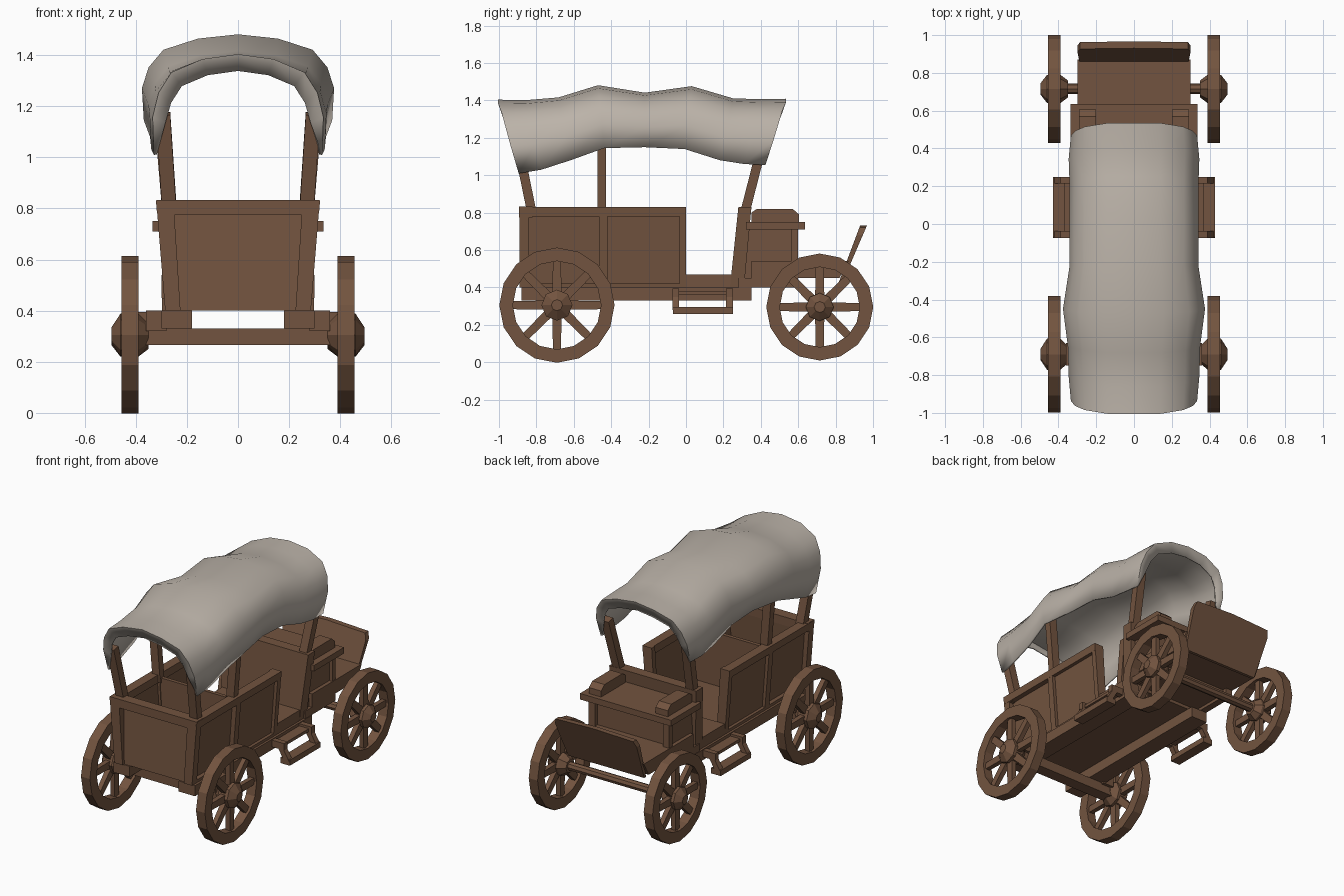
import bpy, bmesh
from math import cos, sin, pi, radians
from mathutils import Vector

cube = bpy.data.objects.get("Cube")
if cube:
    bpy.data.objects.remove(cube, do_unlink=True)


def material(name, rgb):
    m = bpy.data.materials.new(name)
    m.use_nodes = True
    m.diffuse_color = (*rgb, 1)
    m.node_tree.nodes["Principled BSDF"].inputs["Base Color"].default_value = (*rgb, 1)
    return m


WOOD = material("brown wood", (0.17, 0.088, 0.05))
CLOTH = material("pale canvas", (0.50, 0.45, 0.395))


def finish(name, bm, mat=WOOD, mirror=False):
    bmesh.ops.recalc_face_normals(bm, faces=bm.faces)
    me = bpy.data.meshes.new(name)
    bm.to_mesh(me)
    bm.free()
    me.materials.append(mat)
    ob = bpy.data.objects.new(name, me)
    bpy.context.collection.objects.link(ob)
    if mirror:
        mod = ob.modifiers.new("mirror", 'MIRROR')
        mod.use_mirror_merge = False
    return ob


def prism(name, yz, x0, x1, mirror=False, flare=False):
    """Side profile extruded across x; flare widens it with height."""
    bm = bmesh.new()
    a, b = [[bm.verts.new((x, y, z)) for y, z in yz] for x in (x0, x1)]
    bm.faces.new(a)
    bm.faces.new(b)
    for i in range(len(yz)):
        j = (i + 1) % len(yz)
        bm.faces.new((a[i], a[j], b[j], b[i]))
    if flare:
        for v in bm.verts:
            v.co.x *= 1 + 0.285 * (v.co.z - 0.4)
    return finish(name, bm, mirror=mirror)


def box(name, x, y, z, mirror=False, flare=False):
    yz = [(y[0], z[0]), (y[1], z[0]), (y[1], z[1]), (y[0], z[1])]
    return prism(name, yz, x[0], x[1], mirror, flare)


def add_bar(bm, p, q, side, w, d, taper=1.0):
    """Square bar from p to q; side is the direction of its width w."""
    p, q, side = Vector(p), Vector(q), Vector(side)
    other = (q - p).cross(side).normalized()
    ends = []
    for c, k in ((p, 1), (q, taper)):
        ends.append([bm.verts.new(c + side * w * k * s / 2 + other * d * k * t / 2)
                     for s, t in ((-1, -1), (1, -1), (1, 1), (-1, 1))])
    a, b = ends
    bm.faces.new(a)
    bm.faces.new(b)
    for i in range(4):
        j = (i + 1) % 4
        bm.faces.new((a[i], a[j], b[j], b[i]))


def bar(name, p, q, w, d):
    bm = bmesh.new()
    add_bar(bm, p, q, (1, 0, 0), w, d)
    return finish(name, bm, mirror=True)


def lathe(name, profile, y, z, n, mirror=True):
    """Closed (x, radius) profile turned about a crosswise axle."""
    bm = bmesh.new()
    rings = [[bm.verts.new((x, y + r * cos(2 * pi * i / n), z + r * sin(2 * pi * i / n)))
              for x, r in profile] for i in range(n)]
    m = len(profile)
    for i in range(n):
        a, b = rings[i], rings[(i + 1) % n]
        for k in range(m):
            l = (k + 1) % m
            if profile[k][1] or profile[l][1]:
                bm.faces.new((a[k], a[l], b[l], b[k]))
    bmesh.ops.remove_doubles(bm, verts=bm.verts, dist=1e-5)
    return finish(name, bm, mirror=mirror)


# Wheels: rim, hub and eight spokes, mirrored across the wagon
def wheel(label, y, z, r, hub):
    ri = r - 0.072
    lathe(label + "_wheel_rim", [(.39, ri), (.455, ri), (.455, r), (.39, r)], y, z, 16)
    lathe(label + "_wheel_hub", [(.35, 0), (.35, .045), (.39, hub), (.46, hub),
                                 (.495, .03), (.495, 0)], y, z, 8)
    bm = bmesh.new()
    for i in range(8):
        u = Vector((0, cos(i * pi / 4), sin(i * pi / 4)))
        c = Vector((.423, y, z))
        add_bar(bm, c + u * .04, c + u * (ri + .01), (1, 0, 0), .035, .05, .85)
    finish(label + "_wheel_spokes", bm, mirror=True)


wheel("front", -.69, .305, .308, .083)
wheel("back", .715, .295, .286, .075)
box("front_axle", (-.37, .37), (-.73, -.65), (.265, .33))
lathe("back_axle", [(-.38, 0), (-.38, .028), (.38, .028), (.38, 0)], .715, .295, 8, False)

# Chassis
box("chassis_rail", (.18, .30), (-.88, .35), (.33, .40), True)
box("axle_block", (.28, .36), (-.75, -.63), (.32, .40), True)
box("floor", (-.25, .25), (-.86, .02), (.40, .46))
box("door_sill", (-.285, .285), (0, .28), (.40, .47))

# Flared passenger box with framed panels
box("front_side_panel", (.24, .256), (-.87, -.44), (.41, .81), True, True)
box("middle_side_panel", (.248, .265), (-.44, -.02), (.41, .81), True, True)
box("side_top_rail", (.23, .286), (-.89, 0), (.78, .83), True, True)
box("side_bottom_rail", (.235, .285), (-.89, 0), (.40, .42), True, True)
for label, y0, y1 in (("front", -.89, -.84), ("middle", -.465, -.42), ("door", -.035, 0)):
    box(label + "_side_post", (.225, .285), (y0, y1), (.40, .83), True, True)
prism("front_panel", [(-.872, .40), (-.85, .40), (-.82, .80), (-.842, .80)], -.25, .25, flare=True)
box("front_top_rail", (-.284, .284), (-.892, -.82), (.775, .832), flare=True)
box("partition", (-.25, .25), (-.46, -.435), (.45, .81), flare=True)

# Driver's seat and footwell
prism("seat_back", [(.235, .40), (.31, .40), (.35, .83), (.28, .83)], -.285, .285, flare=True)
box("seat_box", (-.275, .275), (.28, .57), (.42, .72))
box("seat_box_post", (.25, .297), (.565, .60), (.42, .72), True)
box("seat_box_sill", (.25, .297), (.28, .60), (.40, .45), True)
box("seat_plate", (-.335, .335), (.32, .635), (.71, .75))
prism("arm_cushion", [(.35, .75), (.605, .75), (.605, .79), (.57, .82), (.38, .82), (.35, .80)],
      .20, .29, True)
prism("footwell_floor", [(.35, .45), (.82, .45), (.87, .54), (.35, .54)], -.30, .30)

# Tilted footboard with clipped upper corners
bm = bmesh.new()
outline = [(-.28, 0), (.28, 0), (.30, .25), (.285, .29), (0, .30), (-.285, .29), (-.30, .25)]
rows = [[bm.verts.new((x, y0 + h * slope, .43 + h)) for x, h in outline]
        for y0, slope in ((.818, .375), (.838, .43))]
bm.faces.new(rows[0])
bm.faces.new(rows[1])
for i in range(len(outline)):
    j = (i + 1) % len(outline)
    bm.faces.new((rows[0][i], rows[0][j], rows[1][j], rows[1][i]))
finish("footboard", bm)

# Stirrup steps below the doorway
for label, y in (("front", -.055), ("back", .232)):
    bar(label + "_step_bracket", (.35, y, .38), (.41, y, .28), .04, .036)
    box(label + "_step_hanger", (.28, .39), (y - .018, y + .018), (.35, .395), True)
box("step_tread", (.36, .43), (-.07, .25), (.258, .295), True)
box("step_plate", (.29, .37), (-.05, .23), (.36, .38), True)

# Posts holding the cover
bar("front_cover_post", (.268, -.82, .78), (.293, -.90, 1.17), .056, .05)
bar("middle_cover_post", (.268, -.45, .78), (.31, -.45, 1.28), .056, .045)
bar("back_cover_post", (.268, .315, .80), (.293, .41, 1.17), .056, .05)

# Sagging canvas cover: (y, top, bottom, half width) along the wagon
stations = [(-1, 1.40, 1.01, .33), (-.86, 1.395, 1.03, .34), (-.68, 1.41, 1.08, .345),
            (-.47, 1.475, 1.145, .37), (-.22, 1.435, 1.15, .335), (.03, 1.47, 1.14, .335),
            (.25, 1.405, 1.08, .335), (.40, 1.40, 1.06, .34), (.53, 1.405, 1.055, .33)]
half = [(.98, 0), (1, .38), (.93, .62), (.78, .82), (.42, .95)]
arch = half + [(0, 1)] + [(-x, h) for x, h in reversed(half)]


def cover_row(station, hem=0):
    """One arch of the cover; a hem turns it inward as a rim."""
    y, top, bottom, w = station
    yy = [y if h > .9 else -.235 + (y + .235) * (.86 + .14 * h) for _, h in arch]
    tuck = abs(hem)
    return [bm.verts.new((fx * (w - tuck * min(.8, h * 2)), py + hem * h * .4,
                          bottom + (top - bottom) * h - tuck * h))
            for (fx, h), py in zip(arch, yy)]


bm = bmesh.new()
rows = [cover_row(stations[0], .06)] + [cover_row(s) for s in stations] + [cover_row(stations[-1], -.06)]
for a, b in zip(rows, rows[1:]):
    for i in range(len(arch) - 1):
        bm.faces.new((a[i], a[i + 1], b[i + 1], b[i]))
bmesh.ops.remove_doubles(bm, verts=bm.verts, dist=1e-4)
cover = finish("canvas_cover", bm, CLOTH)
bpy.ops.object.select_all(action='DESELECT')
cover.select_set(True)
bpy.context.view_layer.objects.active = cover
bpy.ops.object.shade_smooth_by_angle(angle=radians(50))
thick = cover.modifiers.new("thickness", 'SOLIDIFY')
thick.thickness = .012
thick.offset = 0
